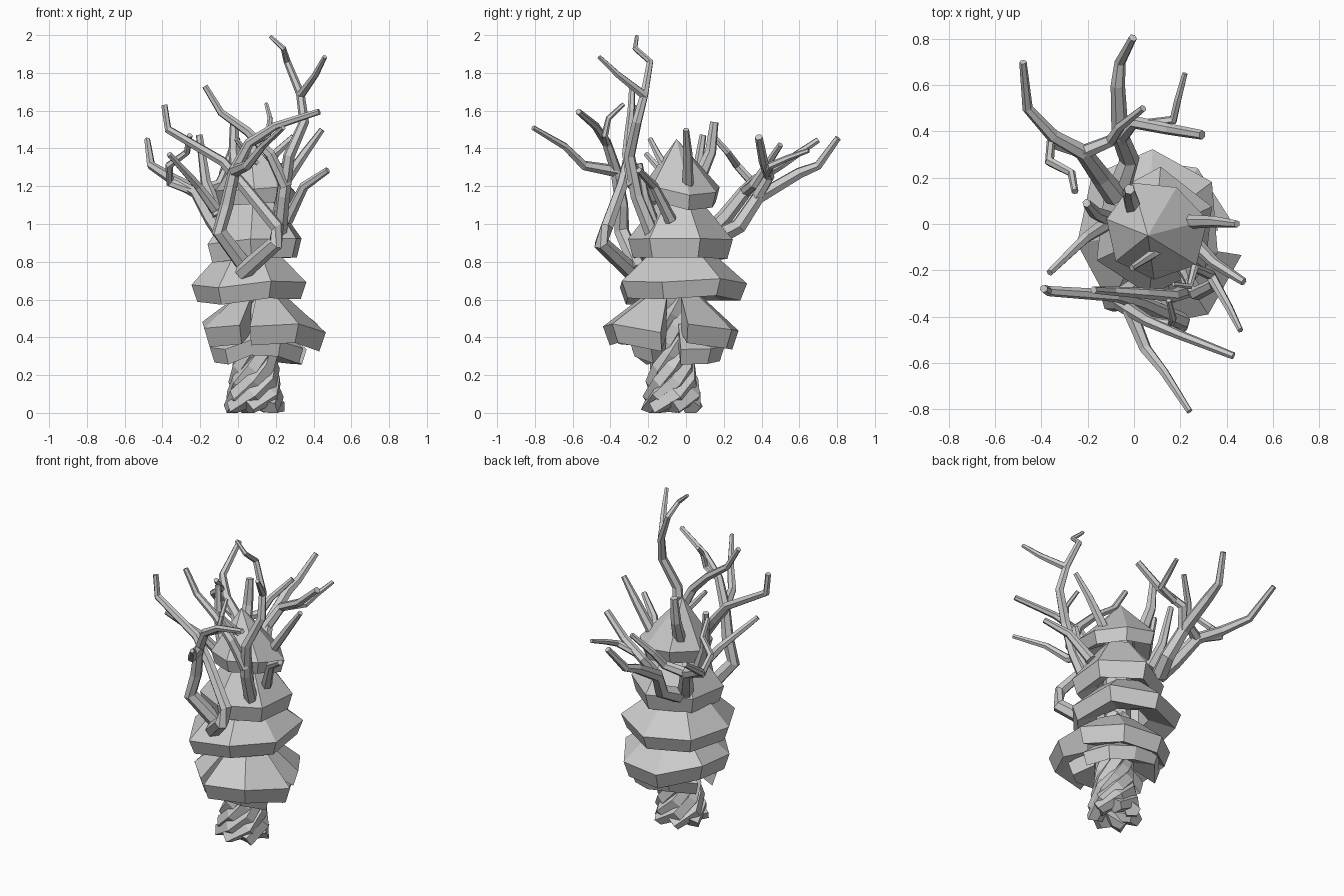
import bpy, bmesh, math, random
from mathutils import Vector

random.seed(4)
CX, CY = 0.085, -0.07


def finish(name, bm):
    bmesh.ops.recalc_face_normals(bm, faces=bm.faces[:])
    me = bpy.data.meshes.new(name)
    bm.to_mesh(me)
    bm.free()
    ob = bpy.data.objects.new(name, me)
    bpy.context.collection.objects.link(ob)


def loft(bm, rings, closed=False):
    """Skin a list of point rings; cap the ends unless the loft loops."""
    rs = [[bm.verts.new(p) for p in r] for r in rings]
    n = len(rs[0])
    for i in range(len(rs) if closed else len(rs) - 1):
        a, b = rs[i], rs[(i + 1) % len(rs)]
        for k in range(n):
            bm.faces.new((a[k], a[(k + 1) % n], b[(k + 1) % n], b[k]))
    if not closed:
        bm.faces.new(rs[0])
        bm.faces.new(rs[-1])


def tube(bm, pts, r0, r1, sides=6):
    pts = [Vector(p) for p in pts]
    rings = []
    side = None
    for i, p in enumerate(pts):
        t = (pts[min(i + 1, len(pts) - 1)] - pts[max(i - 1, 0)]).normalized()
        if side is None:
            side = t.orthogonal()
        side = (side - t * side.dot(t)).normalized()
        up = t.cross(side)
        r = r0 + (r1 - r0) * i / (len(pts) - 1)
        ring = []
        for k in range(sides):
            a = 2 * math.pi * k / sides
            q = p + (side * math.cos(a) + up * math.sin(a)) * r
            q.z = max(q.z, 0)
            ring.append(q)
        rings.append(ring)
    loft(bm, rings)


def branch(name, pts, r0=0.034, r1=0.015):
    bm = bmesh.new()
    tube(bm, pts, r0 * 1.1, r1 * 1.15)
    finish(name, bm)


# Twisted trunk: a ring of spiralling roots, flatter near the ground
bm = bmesh.new()
for s in range(7):
    pts = []
    for i in range(10):
        t = i / 9
        a = 2 * math.pi * s / 7 + 6.5 * t ** 0.8
        orbit = 0.07 + 0.055 * max(0, 1 - t * 2.2) ** 1.2
        pts.append((CX + orbit * math.cos(a) + 0.02 * t,
                    CY + orbit * math.sin(a), 0.02 + 0.65 * t))
    tube(bm, pts, 0.052, 0.045, 5)
finish("twisted_trunk", bm)

# Inner core carrying the foliage
bm = bmesh.new()
tube(bm, [(CX, CY, 0.4), (0.08, -0.06, 0.8), (0.07, -0.05, 1.3)], 0.09, 0.08, 8)
finish("trunk_core", bm)


def skirt(name, c, rx, ry, zb, rim, top, rtop, start=0, arc=360, n=8, tilt=(0, 0), shift=(0, 0)):
    """Faceted foliage skirt with a thick slanted rim, full or partial."""
    full = arc == 360
    rings = []
    for i in range(n if full else n + 1):
        a = math.radians(start + arc * i / n)
        j = random.uniform(0.95, 1.07)
        dz = random.uniform(-0.03, 0.03)
        ring = []
        for f, z in ((0.45, zb + 0.06), (0.9, zb), (1.0, zb + rim), (rtop, top)):
            g = f * (j if f > 0.8 else 1)
            x, y = rx * g * math.cos(a), ry * g * math.sin(a)
            zz = z + (dz if f > 0.8 else 0) + x * tilt[0] + y * tilt[1]
            k = 1 if f == rtop else 0
            ring.append((c[0] + x + k * shift[0], c[1] + y + k * shift[1], zz))
        rings.append(ring)
    bm = bmesh.new()
    loft(bm, rings, full)
    if full:
        bmesh.ops.remove_doubles(bm, verts=bm.verts[:], dist=0.001)
    finish(name, bm)


# Foliage tiers from bottom to top
skirt("foliage_low_back", (0.11, -0.05), 0.26, 0.27, 0.28, 0.08, 0.47, 0.4, 5, 150, 4)
skirt("foliage_low_front", (0.11, -0.05), 0.26, 0.26, 0.28, 0.08, 0.47, 0.4, 190, 140, 4)
skirt("foliage_second_front", (0.12, -0.08), 0.33, 0.37, 0.35, 0.10, 0.62, 0.4, -100, 92, 2)
skirt("foliage_second_back", (0.11, -0.05), 0.31, 0.34, 0.36, 0.10, 0.62, 0.4, 10, 242, 5)
skirt("foliage_third", (0.06, -0.03), 0.32, 0.35, 0.60, 0.09, 0.86, 0.45, 35, n=7)
skirt("foliage_fourth", (0.09, -0.04), 0.27, 0.27, 0.82, 0.10, 1.13, 0.4, 25, n=6, tilt=(0.03, 0.05))
skirt("foliage_crown", (0.09, -0.03), 0.22, 0.22, 1.10, 0.08, 1.45, 0.0, 12, n=7,
      tilt=(-0.02, 0.03), shift=(-0.03, -0.02))

# Front branches and their forks
branch("front_branch", [(0.02, -0.28, 0.74), (0.2, -0.45, 0.9), (0.21, -0.42, 0.98),
       (0.03, -0.34, 1.2), (-0.08, -0.31, 1.33), (-0.37, -0.29, 1.5), (-0.39, -0.28, 1.63)], 0.042, 0.015)
branch("front_left_branch", [(0.05, -0.25, 0.76), (-0.1, -0.34, 0.96), (-0.06, -0.34, 1.1),
       (-0.02, -0.37, 1.28), (0.06, -0.42, 1.43), (0.2, -0.48, 1.52), (0.43, -0.57, 1.595)], 0.042, 0.014)
branch("forward_fork", [(-0.02, -0.37, 1.28), (0.05, -0.54, 1.31), (0.13, -0.64, 1.41),
       (0.24, -0.81, 1.51)], 0.03, 0.012)
branch("small_fork", [(0.07, -0.42, 1.43), (0.16, -0.43, 1.47), (0.17, -0.41, 1.56),
       (0.15, -0.33, 1.635)], 0.02, 0.01)
branch("tall_branch", [(0.22, -0.18, 0.95), (0.24, -0.26, 1.15), (0.27, -0.3, 1.36), (0.35, -0.26, 1.54),
       (0.33, -0.22, 1.69), (0.26, -0.19, 1.86), (0.24, -0.27, 1.93), (0.17, -0.26, 1.993)], 0.036, 0.009)
branch("tall_fork", [(0.33, -0.22, 1.68), (0.41, -0.36, 1.79), (0.46, -0.46, 1.885)], 0.022, 0.011)
branch("inner_fork", [(0.25, -0.28, 1.2), (0.17, -0.31, 1.37), (0.05, -0.3, 1.49),
       (-0.09, -0.29, 1.59), (-0.175, -0.285, 1.73)], 0.03, 0.014)

# Short side branches
branch("right_spike", [(0.2, 0.01, 1.15), (0.35, 0.01, 1.37), (0.445, 0.0, 1.5)], 0.03, 0.014)
branch("right_low_spike", [(0.26, -0.08, 1.02), (0.35, -0.17, 1.2), (0.475, -0.25, 1.285)], 0.03, 0.015)
branch("front_right_spike", [(0.2, -0.17, 1.0), (0.23, -0.22, 1.15), (0.24, -0.25, 1.32)], 0.03, 0.018)
branch("crown_front_spike", [(0.11, -0.11, 1.3), (0.05, -0.15, 1.37), (-0.01, -0.19, 1.45)], 0.022, 0.012)
branch("crown_back_spike", [(0.0, 0.06, 1.22), (-0.02, 0.13, 1.38), (-0.02, 0.15, 1.54)], 0.036, 0.02)
branch("left_spike", [(-0.1, 0.02, 1.05), (-0.17, 0.05, 1.22), (-0.205, 0.09, 1.47)], 0.035, 0.016)
branch("left_front_spike", [(-0.12, 0.0, 1.08), (-0.21, -0.06, 1.2), (-0.365, -0.21, 1.37)], 0.03, 0.014)

# Back branches and their forks
branch("back_left_branch", [(-0.08, 0.12, 0.95), (-0.14, 0.2, 1.03), (-0.22, 0.31, 1.17),
       (-0.35, 0.38, 1.24), (-0.46, 0.5, 1.31), (-0.48, 0.7, 1.445)], 0.046, 0.014)
branch("curled_fork", [(-0.22, 0.31, 1.17), (-0.36, 0.35, 1.22), (-0.365, 0.27, 1.31),
       (-0.27, 0.22, 1.38), (-0.255, 0.14, 1.47)], 0.026, 0.013)
branch("upper_fork", [(-0.22, 0.31, 1.17), (-0.1, 0.36, 1.21), (-0.06, 0.42, 1.3),
       (0.04, 0.5, 1.42)], 0.03, 0.014)
branch("back_branch", [(-0.06, 0.16, 0.93), (-0.02, 0.28, 0.99), (-0.06, 0.38, 1.14),
       (-0.07, 0.6, 1.27), (-0.06, 0.7, 1.31), (-0.005, 0.805, 1.455)], 0.046, 0.016)
branch("back_right_fork", [(-0.06, 0.37, 1.13), (0.0, 0.44, 1.25), (0.15, 0.41, 1.33),
       (0.295, 0.385, 1.46)], 0.03, 0.018)
branch("back_far_fork", [(0.05, 0.43, 1.27), (0.17, 0.45, 1.31), (0.19, 0.54, 1.35),
       (0.22, 0.65, 1.39)], 0.022, 0.011)
